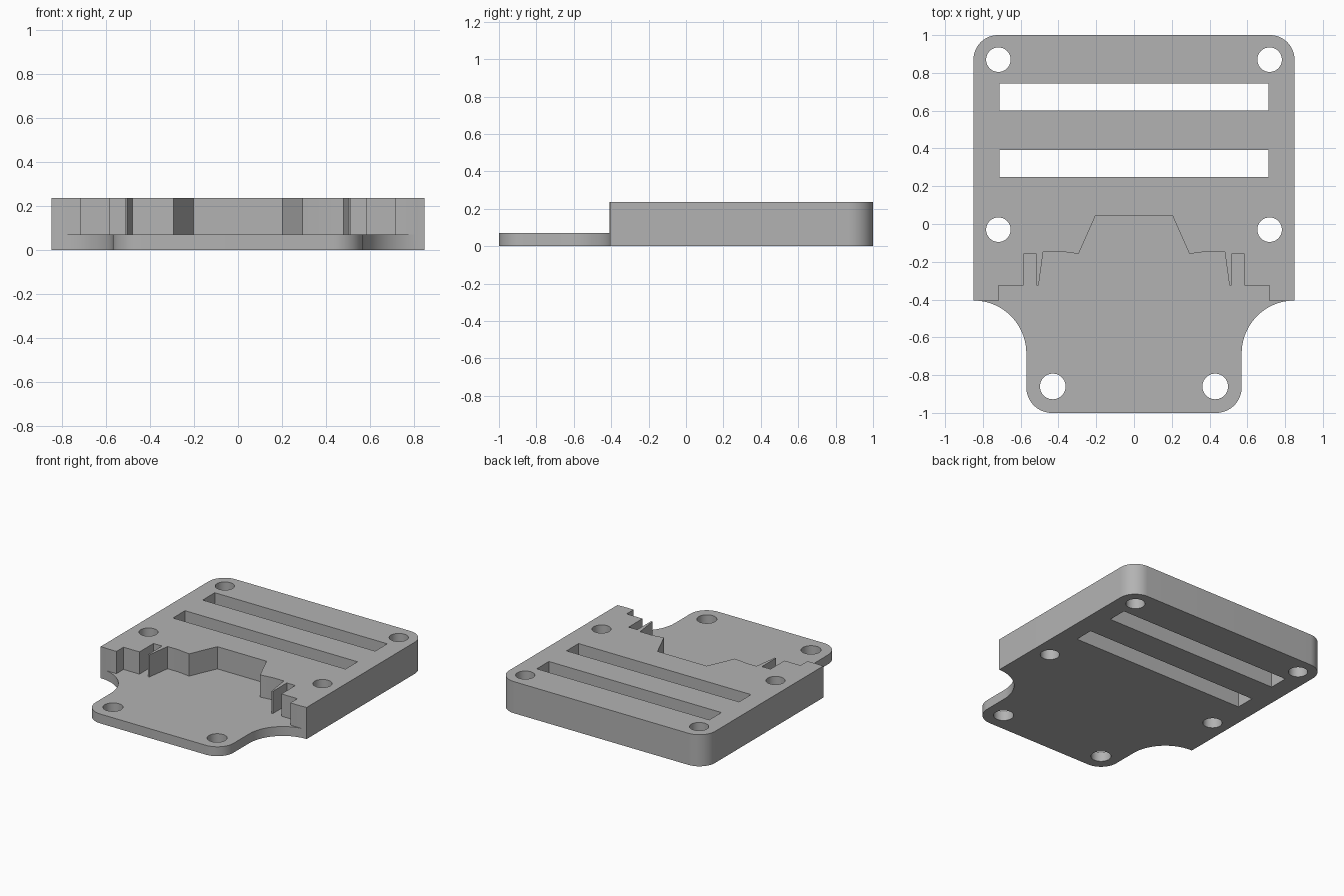
import bpy, bmesh, math

if "Cube" in bpy.data.objects:
    bpy.data.objects.remove(bpy.data.objects["Cube"], do_unlink=True)

grey = bpy.data.materials.new("plain_grey")
grey.use_nodes = True
colour = (0.45, 0.45, 0.45, 1)
grey.diffuse_color = colour
grey.node_tree.nodes["Principled BSDF"].inputs["Base Color"].default_value = colour

HEIGHT, PLATE = 0.236, 0.07


def arc(cx, cy, r, start, end, n=16):
    angles = [math.radians(start + (end - start) * i / n) for i in range(n + 1)]
    return [(cx + r * math.cos(a), cy + r * math.sin(a)) for a in angles]


def mirrored(half):
    """Close a right-hand half outline with its reflection in x."""
    return half + [(-x, y) for x, y in reversed(half)]


def prism(name, outline, z0, z1):
    bm = bmesh.new()
    face = bm.faces.new([bm.verts.new((x, y, z0)) for x, y in outline])
    grown = bmesh.ops.extrude_face_region(bm, geom=[face])["geom"]
    bmesh.ops.translate(bm, vec=(0, 0, z1 - z0),
                        verts=[v for v in grown if isinstance(v, bmesh.types.BMVert)])
    bmesh.ops.recalc_face_normals(bm, faces=bm.faces)
    mesh = bpy.data.meshes.new(name)
    bm.to_mesh(mesh)
    bm.free()
    mesh.materials.append(grey)
    obj = bpy.data.objects.new(name, mesh)
    bpy.context.collection.objects.link(obj)
    return obj


# Body: rounded rear corners, scooped flanks, rounded front tongue
body = prism("mounting_plate", mirrored(
    arc(0.72, 0.87, 0.13, 90, 0)
    + arc(0.85, -0.685, 0.28, 90, 180, 24)
    + arc(0.435, -0.865, 0.135, 0, -90)), 0, HEIGHT)

# Stepped pocket that lowers the front to plate thickness
cutters = [prism("front_pocket_cutter", mirrored([
    (0.203, 0.046), (0.293, -0.158), (0.393, -0.145), (0.48, -0.145),
    (0.505, -0.325), (0.515, -0.325), (0.515, -0.16), (0.586, -0.16),
    (0.586, -0.325), (0.718, -0.325), (0.718, -0.408),
    (1.0, -0.408), (1.0, -1.2)]), PLATE, 0.5)]

# Two strap slots
for y0, y1 in ((0.60, 0.743), (0.25, 0.392)):
    cutters.append(prism("slot_cutter", mirrored([(0.712, y1), (0.712, y0)]), -0.1, 0.5))

# Six screw holes
for x, y, r in ((0.718, 0.87, 0.065), (0.718, -0.03, 0.065), (0.43, -0.86, 0.068)):
    for side in (-1, 1):
        cutters.append(prism("hole_cutter", arc(side * x, y, r, 0, 360, 40)[:-1], -0.1, 0.5))

# Cut everything out of the body
bpy.context.view_layer.objects.active = body
body.select_set(True)
for cutter in cutters:
    mod = body.modifiers.new("cut", 'BOOLEAN')
    mod.operation, mod.solver, mod.object = 'DIFFERENCE', 'EXACT', cutter
    bpy.ops.object.modifier_apply(modifier=mod.name)
    bpy.data.objects.remove(cutter, do_unlink=True)

bpy.ops.object.select_all(action='DESELECT')
body.select_set(True)
bpy.ops.object.shade_smooth_by_angle(angle=math.radians(30))
